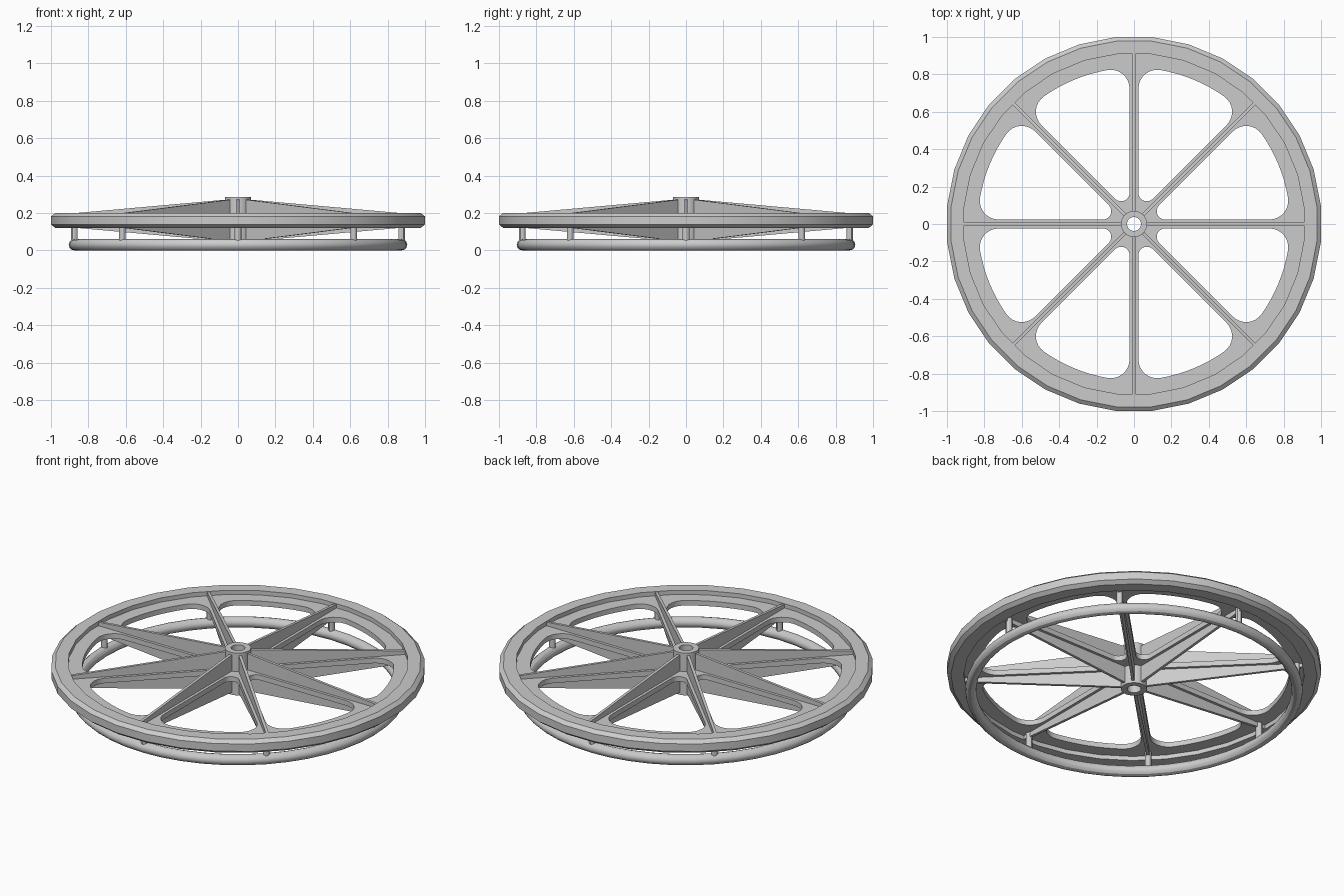
import bpy
import bmesh
from math import sin, cos, pi, radians, sqrt, atan2
from mathutils import Matrix, Vector

if "Cube" in bpy.data.objects:
    bpy.data.objects.remove(bpy.data.objects["Cube"], do_unlink=True)

SPOKES = 8
STEP = 2 * pi / SPOKES
MID = 0.16          # height of the wheel's middle plane
RING_R = 0.875      # hand ring radius

grey = bpy.data.materials.new("light grey")
grey.use_nodes = True
colour = (0.6, 0.6, 0.6, 1)
grey.diffuse_color = colour
grey.node_tree.nodes["Principled BSDF"].inputs["Base Color"].default_value = colour


def finish(obj, smooth=True):
    obj.data.materials.append(grey)
    bpy.ops.object.select_all(action="DESELECT")
    obj.select_set(True)
    bpy.context.view_layer.objects.active = obj
    if smooth:
        bpy.ops.object.shade_smooth_by_angle(angle=radians(30))


def mesh_object(name, bm, smooth=True):
    bmesh.ops.recalc_face_normals(bm, faces=bm.faces)
    mesh = bpy.data.meshes.new(name)
    bm.to_mesh(mesh)
    bm.free()
    obj = bpy.data.objects.new(name, mesh)
    bpy.context.collection.objects.link(obj)
    finish(obj, smooth)
    return obj


def lathe(name, profile, sides, offset=0.0):
    """Turn a closed (radius, z) profile about the z axis."""
    bm = bmesh.new()
    rings = []
    for i in range(sides):
        a = 2 * pi * i / sides + offset
        rings.append([bm.verts.new((r * cos(a), r * sin(a), z)) for r, z in profile])
    n = len(profile)
    for i in range(sides):
        here, there = rings[i], rings[(i + 1) % sides]
        for j in range(n):
            k = (j + 1) % n
            bm.faces.new((here[j], there[j], there[k], here[k]))
    return mesh_object(name, bm)


def arc(centre, radius, start, end, steps):
    return [centre + radius * Vector((cos(a), sin(a)))
            for a in (start + (end - start) * i / steps for i in range(steps + 1))]


def window_outline(gap=0.024, tip=0.045, corner=0.1, outer=0.835):
    """Rounded opening between two spokes, lying along +x."""
    half = STEP / 2
    tip_centre = Vector(((gap + tip) / sin(half), 0))
    along = Vector((cos(half), -sin(half)))
    inward = Vector((sin(half), cos(half)))
    reach = sqrt((outer - corner) ** 2 - (gap + corner) ** 2)
    c = along * reach + inward * (gap + corner)
    turn = atan2(c.y, c.x)
    lower = arc(tip_centre, tip, pi, 3 * pi / 2 - half, 6)
    lower += arc(c, corner, -pi / 2 - half, turn, 8)
    lower += arc(Vector((0, 0)), outer, turn, 0, 4)[1:]
    upper = [Vector((p.x, -p.y)) for p in reversed(lower[1:-1])]
    return lower + upper


# Rim with chamfered outer edges
half_section = [(0.913, 0.04), (0.982, 0.04), (1.004, 0.022)]
rim_section = half_section + [(r, -z) for r, z in reversed(half_section)]
lathe("rim", [(r, MID + z) for r, z in rim_section], 32, pi / 32)

# Flat web with eight rounded openings
curve = bpy.data.curves.new("web", "CURVE")
curve.dimensions = "2D"
curve.fill_mode = "BOTH"
curve.extrude = 0.015
origin = Vector((0, 0))
outlines = [arc(origin, 0.93, 0, 2 * pi, 48)[:-1], arc(origin, 0.05, 0, 2 * pi, 24)[:-1]]
for i in range(SPOKES):
    turn = Matrix.Rotation((i + 0.5) * STEP, 2)
    outlines.append([turn @ p for p in window_outline()])
for outline in outlines:
    spline = curve.splines.new("POLY")
    spline.points.add(len(outline) - 1)
    for point, p in zip(spline.points, outline):
        point.co = (p.x, p.y, 0, 1)
    spline.use_cyclic_u = True
web = bpy.data.objects.new("web", curve)
web.location.z = MID
bpy.context.collection.objects.link(web)
bpy.context.view_layer.objects.active = web
web.select_set(True)
bpy.ops.object.convert(target="MESH")
finish(bpy.context.view_layer.objects.active)

# Hub tube
lathe("hub", [(0.037, 0.035), (0.07, 0.035), (0.07, 0.285), (0.037, 0.285)], 24)

# Hand ring
tube = arc(Vector((RING_R, 0.03)), 0.03, 0, 2 * pi, 12)[:-1]
lathe("hand_ring", [(p.x, p.y) for p in tube], 48)

# Tapered ribs and hand ring posts, one of each per spoke
for i in range(SPOKES):
    turn = Matrix.Rotation(i * STEP, 4, "Z")

    bm = bmesh.new()
    side = [(0.055, -0.112), (0.918, -0.035), (0.918, 0.035), (0.055, 0.112)]
    face = bm.faces.new([bm.verts.new((r, -0.008, MID + z)) for r, z in side])
    extruded = bmesh.ops.extrude_face_region(bm, geom=[face])["geom"]
    bmesh.ops.translate(bm, vec=(0, 0.016, 0),
                        verts=[v for v in extruded if isinstance(v, bmesh.types.BMVert)])
    bm.transform(turn)
    mesh_object(f"rib_{i + 1}", bm, smooth=False)

    bm = bmesh.new()
    bmesh.ops.create_cone(bm, cap_ends=True, segments=12, radius1=0.018, radius2=0.018,
                          depth=0.11, matrix=turn @ Matrix.Translation((RING_R, 0, 0.095)))
    mesh_object(f"ring_post_{i + 1}", bm)
